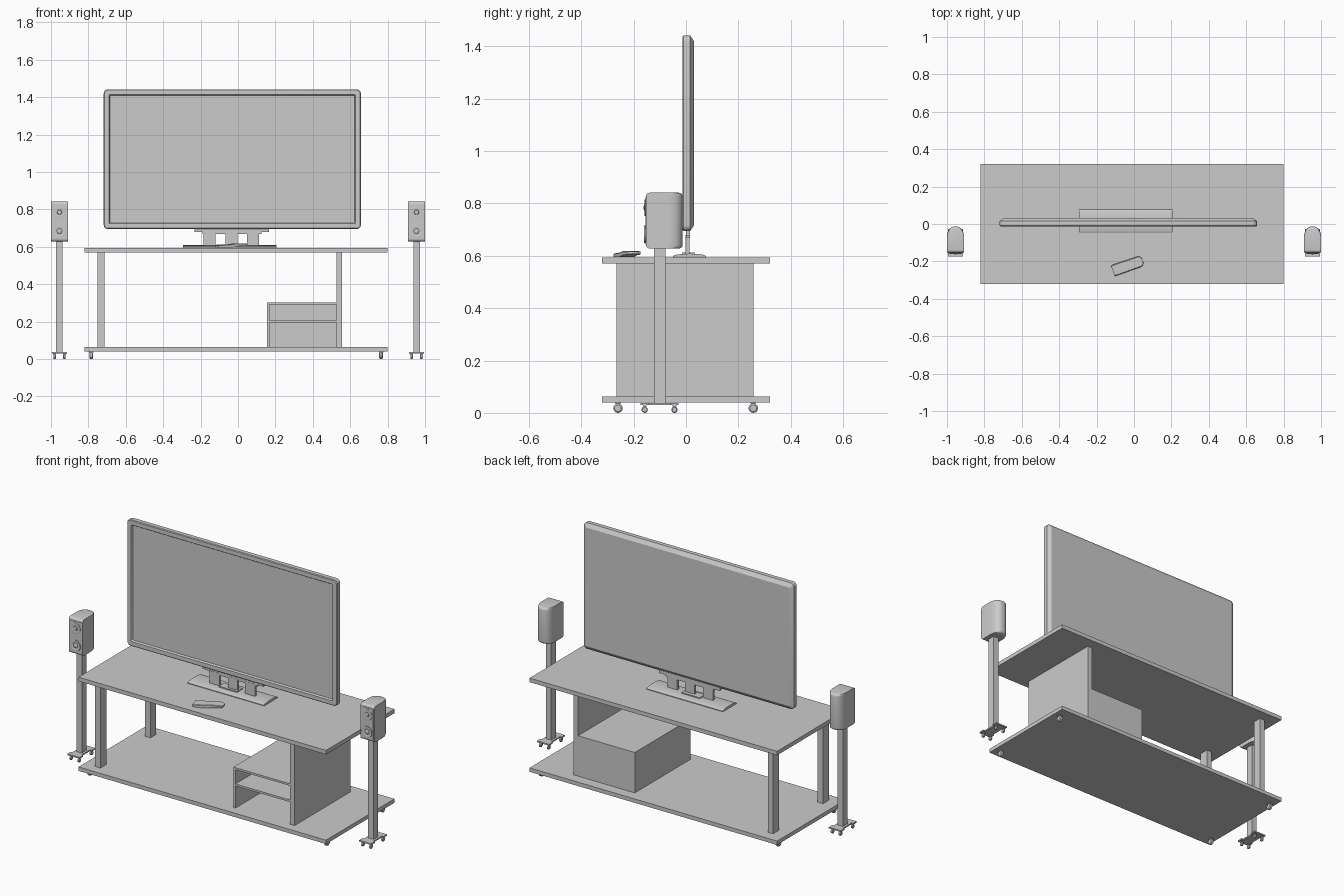
import bpy, bmesh, math
from mathutils import Matrix, Vector

if "Cube" in bpy.data.objects:
    bpy.data.objects.remove(bpy.data.objects["Cube"])


def finish(name, bm, smooth=True):
    bmesh.ops.recalc_face_normals(bm, faces=bm.faces)
    me = bpy.data.meshes.new(name)
    bm.to_mesh(me)
    bm.free()
    ob = bpy.data.objects.new(name, me)
    bpy.context.collection.objects.link(ob)
    if smooth:
        bpy.ops.object.select_all(action='DESELECT')
        ob.select_set(True)
        bpy.context.view_layer.objects.active = ob
        bpy.ops.object.shade_smooth_by_angle(angle=math.radians(30))
    return ob


def box(name, x0, x1, y0, y1, z0, z1):
    bm = bmesh.new()
    bmesh.ops.create_cube(bm, size=1)
    for v in bm.verts:
        v.co = Vector((x0 if v.co.x < 0 else x1, y0 if v.co.y < 0 else y1, z0 if v.co.z < 0 else z1))
    return finish(name, bm, False)


def loft(name, loops, smooth=True):
    """Skin a list of equal-length point loops and cap both ends."""
    bm = bmesh.new()
    rings = [[bm.verts.new(p) for p in lp] for lp in loops]
    n = len(rings[0])
    for a, b in zip(rings, rings[1:]):
        for i in range(n):
            j = (i + 1) % n
            bm.faces.new((a[i], a[j], b[j], b[i]))
    bm.faces.new(rings[0])
    bm.faces.new(rings[-1])
    return finish(name, bm, smooth)


def round_rect(y, x0, x1, z0, z1, r, inset):
    """Rounded rectangle in the xz plane at depth y."""
    x0, x1, z0, z1 = x0 + inset, x1 - inset, z0 + inset, z1 - inset
    r = max(r - inset, 0.006)
    pts = []
    for k, (cx, cz) in enumerate(((x1 - r, z1 - r), (x0 + r, z1 - r), (x0 + r, z0 + r), (x1 - r, z0 + r))):
        for i in range(6):
            a = math.pi / 2 * (k + i / 5)
            pts.append((cx + r * math.cos(a), y, cz + r * math.sin(a)))
    return pts


def lathe_y(name, cx, cz, prof, n=28):
    """Stack of circles facing the front; prof holds (radius, y)."""
    return loft(name, [[(cx + r * math.cos(2 * math.pi * i / n), y, cz + r * math.sin(2 * math.pi * i / n))
                        for i in range(n)] for r, y in prof])


def caster(name, x, y, r, w, top):
    # rounded wheel on an x axle
    n = 20
    prof = ((-w, 0.7 * r), (-0.6 * w, r), (0.6 * w, r), (w, 0.7 * r))
    loft(name + "_wheel", [[(x + dx, y + rr * math.cos(2 * math.pi * i / n), r + rr * math.sin(2 * math.pi * i / n))
                            for i in range(n)] for dx, rr in prof])
    # fork hood and stem
    box(name + "_stem", x - w * 0.5, x + w * 0.5, y - w * 0.5, y + w * 0.5, r, top)
    box(name + "_plate", x - w * 1.2, x + w * 1.2, y - r * 0.6, y + r * 0.6, top - 0.005, top)


# table boards
box("table_top", -0.82, 0.80, -0.32, 0.32, 0.57, 0.594)
box("table_bottom_board", -0.82, 0.80, -0.32, 0.32, 0.04, 0.063)

# left posts and right side panel
box("front_post", -0.75, -0.715, -0.265, -0.21, 0.063, 0.57)
box("back_post", -0.75, -0.715, 0.203, 0.257, 0.063, 0.57)
box("side_panel", 0.526, 0.556, -0.265, 0.257, 0.063, 0.57)

# open-fronted cabinet
box("cabinet_side", 0.155, 0.169, -0.265, 0.257, 0.063, 0.29)
box("cabinet_top", 0.155, 0.526, -0.265, 0.257, 0.29, 0.302)
box("cabinet_shelf", 0.169, 0.526, -0.265, 0.245, 0.194, 0.206)
box("cabinet_back", 0.169, 0.526, 0.245, 0.257, 0.063, 0.29)

# table casters
for x in (-0.785, 0.765):
    for y in (-0.26, 0.257):
        caster("table_caster", x, y, 0.018, 0.01, 0.04)

# television with chamfered back, raised bezel and sunk screen
TV = (-0.718, 0.657, 0.695, 1.441, 0.022)
loft("television", [round_rect(y, *TV, i) for y, i in (
    (0.031, 0.022), (0.016, 0.0), (-0.009, 0.0), (-0.013, 0.004),
    (-0.013, 0.028), (-0.009, 0.031), (-0.002, 0.033), (-0.002, 0.038))])

# television stand: domed foot, three uprights and a mounting bar
foot = [(0.014 + 0.063 * math.cos(math.pi * i / 14), 0.598 + 0.010 * math.sin(math.pi * i / 14)) for i in range(15)]
foot = [(0.077, 0.594)] + foot + [(-0.049, 0.594)]
loft("stand_foot", [[(x, y, z) for y, z in foot] for x in (-0.295, 0.205)])
box("stand_pad", -0.115, 0.005, -0.015, 0.035, 0.60, 0.613)
for x in (-0.153, -0.034, 0.08):
    box("stand_upright", x - 0.032, x + 0.032, -0.001, 0.014, 0.60, 0.68)
box("stand_bar", -0.233, 0.165, 0.0, 0.016, 0.678, 0.698)
box("stand_bar_lower", -0.19, 0.125, 0.001, 0.015, 0.668, 0.678)

# speakers on wheeled poles
for s, side in ((-1, "left"), (1, "right")):
    cx = s * 0.9545

    def plan(z, inset):
        """Arched plan: flat front, rounded back."""
        n, pts = 20, []
        for i in range(n + 1):
            a = math.pi * i / n
            c, d = math.cos(a), math.sin(a)
            pts.append((cx + 0.0455 * math.copysign(abs(c) ** 0.85, c), -0.075 + (0.062 - inset) * abs(d) ** 0.85, z))
        f = -0.153 + inset
        return pts + [(cx - 0.0455, f, z), (cx + 0.0455, f, z)]

    R = 0.014
    arc = [(R * (1 - math.sin(math.pi / 2 * i / 4)), R * (1 - math.cos(math.pi / 2 * i / 4))) for i in range(5)]
    loft(side + "_speaker_body",
         [plan(0.628 + b, a) for a, b in arc] + [plan(0.841 - b, a) for a, b in reversed(arc)])
    box(side + "_speaker_front_plate", cx - 0.039, cx + 0.039, -0.1555, -0.145, 0.643, 0.826)
    lathe_y(side + "_tweeter", cx, 0.784,
            [(0.032, -0.150), (0.032, -0.1575), (0.028, -0.1585), (0.020, -0.157),
             (0.013, -0.157), (0.011, -0.160), (0.004, -0.162)])
    lathe_y(side + "_woofer", cx, 0.682,
            [(0.033, -0.150), (0.033, -0.160), (0.027, -0.161), (0.014, -0.1565),
             (0.011, -0.159), (0.004, -0.161)])

    box(side + "_speaker_pole", cx - 0.0175, cx + 0.0175, -0.122, -0.078, 0.035, 0.632)
    box(side + "_pole_base_spine", cx - 0.03, cx + 0.03, -0.142, -0.06, 0.03, 0.038)
    for y in (-0.158, -0.044):
        box(side + "_pole_base_bar", cx - 0.04, cx + 0.04, y - 0.016, y + 0.016, 0.03, 0.038)
        for dx in (-0.026, 0.026):
            caster(side + "_pole_caster", cx + dx, y, 0.012, 0.007, 0.03)

# remote control: bent slab with a rounded far end, (along, half width, bottom, top)
sections = [(-0.084, 0.027, 0.595, 0.606), (-0.078, 0.031, 0.595, 0.609), (-0.02, 0.031, 0.595, 0.612),
            (0.0, 0.030, 0.597, 0.615), (0.02, 0.030, 0.602, 0.618), (0.064, 0.030, 0.605, 0.618),
            (0.078, 0.025, 0.606, 0.617), (0.085, 0.012, 0.607, 0.616)]
remote = loft("remote_control", [[(x, -w, z0), (x, w, z0), (x, w, z1 - 0.003), (x, w - 0.004, z1),
                                  (x, 4e-3 - w, z1), (x, -w, z1 - 0.003)] for x, w, z0, z1 in sections])
remote.data.transform(Matrix.Translation((-0.034, -0.223, 0)) @ Matrix.Rotation(math.radians(19), 4, 'Z'))
